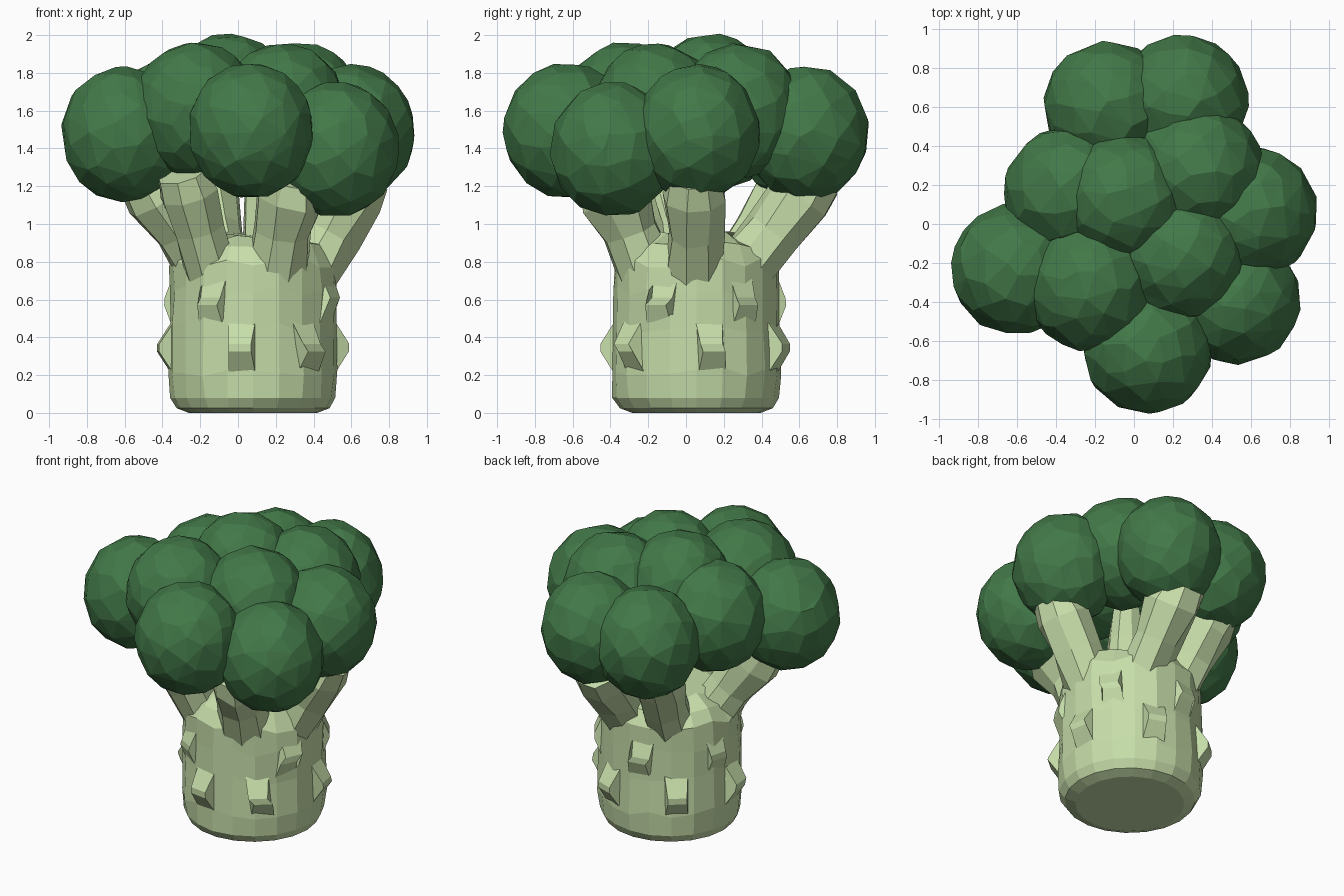
import bpy, bmesh, math, random
from mathutils import Vector

if "Cube" in bpy.data.objects:
    bpy.data.objects.remove(bpy.data.objects["Cube"])

random.seed(4)
CX, CY = 0.08, 0.055  # stalk axis


def material(name, rgb):
    m = bpy.data.materials.new(name)
    m.diffuse_color = (*rgb, 1)
    m.use_nodes = True
    m.node_tree.nodes["Principled BSDF"].inputs["Base Color"].default_value = m.diffuse_color
    return m


STALK = material("pale_green", (0.57, 0.73, 0.40))
HEAD = material("dark_green", (0.055, 0.19, 0.065))


def finish(bm, name, mat):
    bmesh.ops.recalc_face_normals(bm, faces=bm.faces[:])
    me = bpy.data.meshes.new(name)
    bm.to_mesh(me)
    bm.free()
    me.materials.append(mat)
    ob = bpy.data.objects.new(name, me)
    bpy.context.collection.objects.link(ob)
    return ob


def skin(bm, rings):
    """Bridge successive point rings and cap both ends."""
    vs = [[bm.verts.new(p) for p in r] for r in rings]
    n = len(vs[0])
    for a, b in zip(vs, vs[1:]):
        for i in range(n):
            j = (i + 1) % n
            bm.faces.new((a[i], a[j], b[j], b[i]))
    bm.faces.new(vs[0][::-1])
    bm.faces.new(vs[-1])


def tube(bm, stations, sides, jitter):
    """Loft of (centre, radius) stations, rings perpendicular to the path."""
    axis = (Vector(stations[-1][0]) - Vector(stations[0][0])).normalized()
    u = axis.cross(Vector((0.3, 1, 0))).normalized()
    v = axis.cross(u)
    rings = []
    for c, r in stations:
        ring = []
        for i in range(sides):
            t = math.tau * i / sides
            k = r * random.uniform(1 - jitter, 1 + jitter)
            ring.append(Vector(c) + k * (u * math.cos(t) + v * math.sin(t)))
        rings.append(ring)
    skin(bm, rings)


# Main stalk
bm = bmesh.new()
rings = []
for z, r in [(0, 0.34), (0.025, 0.405), (0.08, 0.44), (0.22, 0.45), (0.45, 0.445),
             (0.65, 0.445), (0.8, 0.44), (0.89, 0.385), (0.94, 0.27)]:
    ring = []
    for i in range(20):
        t = math.tau * i / 20
        k = r * (random.uniform(0.98, 1.015) if 0.05 < z < 0.9 else 1)
        dz = random.uniform(-0.03, 0.03) if z > 0.2 else 0
        ring.append((CX + k * math.cos(t), CY + k * math.sin(t), z + dz))
    rings.append(ring)
skin(bm, rings)
finish(bm, "stalk", STALK)

# Leaf scars around the stalk: tall, narrow wedges with a ridge
bm = bmesh.new()
scars = [(a, 0.345, 0.505) for a in (10, 70, 130, 185, 262, 310)]
scars += [(a, 0.59, 0.47) for a in (35, 100, 165, 240, 335)]
for deg, z, r_out in scars:
    t = math.radians(deg)
    out, side = Vector((math.cos(t), math.sin(t), 0)), Vector((-math.sin(t), math.cos(t), 0))
    c = Vector((CX, CY, z))
    lean = random.uniform(-0.02, 0.02)
    skin(bm, [[c + out * r + side * (sx * w + sz * lean) + Vector((0, 0, sz * h))
               for sx, sz in ((-1, -1), (1, -1), (1, 1), (-1, 1))]
              for r, w, h in ((0.41, 0.075, 0.165), (r_out, 0.06, 0.02))])
finish(bm, "leaf_scars", STALK)

# Branches flaring out of the stalk: base, top, base radius, top radius
branches = [
    ((0.20, -0.20, 0.72), (0.29, -0.41, 1.25), 0.16, 0.20),
    ((-0.15, -0.17, 0.73), (-0.29, -0.38, 1.27), 0.14, 0.15),
    ((-0.15, 0.00, 0.73), (-0.48, -0.14, 1.25), 0.15, 0.17),
    ((0.36, 0.04, 0.70), (0.67, 0.05, 1.25), 0.16, 0.16),
    ((0.20, 0.28, 0.72), (0.20, 0.68, 1.25), 0.16, 0.17),
    ((-0.07, 0.26, 0.73), (-0.18, 0.57, 1.25), 0.15, 0.16),
    ((0.15, 0.08, 0.85), (0.14, 0.10, 1.45), 0.12, 0.09),
]
bm = bmesh.new()
for a, b, ra, rb in branches:
    a, b = Vector(a), Vector(b)
    tube(bm, [(a, ra), (a.lerp(b, 0.45), ra * 0.95), (a.lerp(b, 0.8), rb), (b, rb * 0.9)], 8, 0.12)
finish(bm, "branches", STALK)

# Florets: x, y, z
florets = [
    (-0.13, 0.60, 1.47), (0.25, 0.635, 1.48), (0.33, 0.28, 1.60), (-0.33, 0.17, 1.54),
    (-0.05, 0.13, 1.65), (-0.605, -0.23, 1.475), (-0.225, -0.315, 1.605), (0.24, -0.16, 1.60),
    (0.605, 0.06, 1.485), (0.52, -0.385, 1.395), (0.07, -0.635, 1.495),
]
for i, c in enumerate(florets):
    bm = bmesh.new()
    bmesh.ops.create_icosphere(bm, subdivisions=3, radius=1)
    turn = Vector((0, 0, 1)).rotation_difference(
        Vector([random.uniform(-1, 1) for _ in range(3)]).normalized()).to_matrix()
    for v in bm.verts:
        p = turn @ v.co * random.uniform(0.985, 1.015)
        v.co = Vector(c) + Vector((p.x * 0.333, p.y * 0.333, p.z * 0.358))
    ob = finish(bm, f"floret_{i + 1}", HEAD)
    # Coarser, irregular facets
    d = ob.modifiers.new("facets", "DECIMATE")
    d.ratio = 0.55
